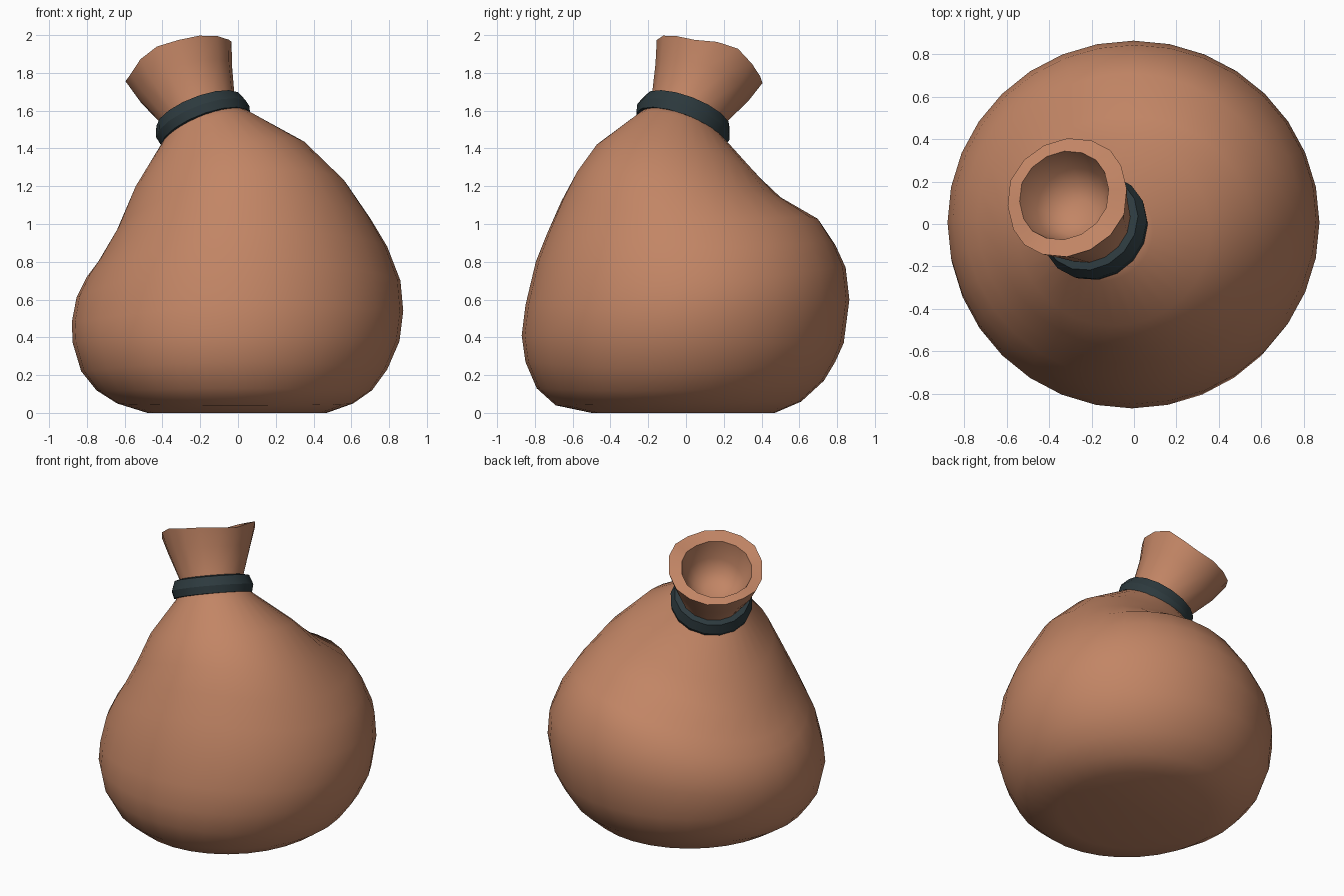
import bpy, bmesh, math
from mathutils import Vector

if "Cube" in bpy.data.objects:
    bpy.data.objects.remove(bpy.data.objects["Cube"])


def material(name, rgb):
    m = bpy.data.materials.new(name)
    m.diffuse_color = (*rgb, 1)
    m.use_nodes = True
    m.node_tree.nodes["Principled BSDF"].inputs["Base Color"].default_value = m.diffuse_color
    return m


def loft(name, rings, mat, angle, closed=False, start=True, end=True):
    """Skin a stack of equal-sized point rings; optionally cap or close it."""
    bm = bmesh.new()
    vs = [[bm.verts.new(p) for p in ring] for ring in rings]
    n = len(vs[0])
    pairs = list(zip(vs, vs[1:])) + ([(vs[-1], vs[0])] if closed else [])
    for a, b in pairs:
        for i in range(n):
            j = (i + 1) % n
            bm.faces.new((a[i], a[j], b[j], b[i]))
    if start and not closed:
        bm.faces.new(vs[0][::-1])
    if end and not closed:
        bm.faces.new(vs[-1])
    bmesh.ops.recalc_face_normals(bm, faces=bm.faces)
    me = bpy.data.meshes.new(name)
    bm.to_mesh(me)
    bm.free()
    ob = bpy.data.objects.new(name, me)
    bpy.context.collection.objects.link(ob)
    me.materials.append(mat)
    bpy.ops.object.select_all(action='DESELECT')
    bpy.context.view_layer.objects.active = ob
    ob.select_set(True)
    bpy.ops.object.shade_smooth_by_angle(angle=math.radians(angle))
    return ob


def slumped_ring(right, back, left, front, n=32):
    """Ring through four (offset, height) points on +x, +y, -x and -y."""
    cx, rx = (right[0] - left[0]) / 2, (right[0] + left[0]) / 2
    cy, ry = (back[0] - front[0]) / 2, (back[0] + front[0]) / 2
    zx, zy = (right[1] + left[1]) / 2, (back[1] + front[1]) / 2
    pts = []
    for i in range(n):
        t = 2 * math.pi * i / n
        c, s = math.cos(t), math.sin(t)
        z = (zx * c * c + zy * s * s + (right[1] - left[1]) / 2 * c
             + (back[1] - front[1]) / 2 * s)
        pts.append((cx + rx * c, cy + ry * s, max(z, 0)))
    return pts


AXIS = Vector((-0.34, 0.34, 0.88)).normalized()
U = Vector((1, 0, 0)) - AXIS * AXIS.x
U.normalize()
V = AXIS.cross(U)


def tilted_ring(centre, r, n=16, wave=0.0):
    """Circle across the leaning neck axis, with an optional wavy edge."""
    pts = []
    for i in range(n):
        t = 2 * math.pi * i / n
        w = wave * (math.sin(3 * t + 0.6) + 0.5 * math.sin(5 * t))
        pts.append(Vector(centre) + (U * math.cos(t) + V * math.sin(t)) * r + AXIS * w)
    return pts


leather = material("leather", (0.54, 0.235, 0.13))
cord = material("dark_cord", (0.026, 0.042, 0.048))

# Slumped sack body: right, back, left, front (offset, height) per level
levels = [
    ((.47, 0), (.47, 0), (.48, 0), (.50, 0)),
    ((.61, .05), (.61, .06), (.64, .05), (.69, .04)),
    ((.71, .12), (.73, .17), (.75, .12), (.79, .13)),
    ((.79, .23), (.79, .27), (.83, .22), (.85, .27)),
    ((.855, .38), (.835, .37), (.875, .37), (.87, .41)),
    ((.875, .54), (.865, .60), (.88, .48), (.85, .57)),
    ((.86, .70), (.845, .77), (.855, .61), (.795, .80)),
    ((.79, .88), (.79, .89), (.80, .72), (.735, .95)),
    ((.70, 1.03), (.71, 1.01), (.74, .80), (.66, 1.12)),
    ((.57, 1.22), (.51, 1.12), (.64, .97), (.585, 1.26)),
    ((.36, 1.42), (.40, 1.22), (.55, 1.18), (.48, 1.40)),
    ((.09, 1.57), (.21, 1.43), (.41, 1.41), (.27, 1.56)),
]
body = [slumped_ring(*lv) for lv in levels]
body.append(tilted_ring((-.19, -.01, 1.55), .20, 32))
loft("sack_body", body, leather, 60)

# Flared neck, wavy lip and hollow mouth
neck = [
    tilted_ring((-.17, -.03, 1.50), .20),
    tilted_ring((-.21, .01, 1.60), .205),
    tilted_ring((-.28, .085, 1.75), .265, wave=.005),
    tilted_ring((-.315, .125, 1.86), .302, wave=.017),
    tilted_ring((-.33, .135, 1.855), .225, wave=.01),
    tilted_ring((-.285, .09, 1.74), .185),
    tilted_ring((-.26, .065, 1.68), .13),
    tilted_ring((-.25, .055, 1.655), .06),
]
loft("sack_neck", neck, leather, 40)

# Tie band around the neck
mid = Vector((-.19, -.01, 1.55))
profile = [(.20, -.06), (.25, -.058), (.262, -.01), (.24, .05), (.20, .06)]
band = [tilted_ring(mid + AXIS * h, r) for r, h in profile]
loft("neck_band", band, cord, 30, closed=True)
